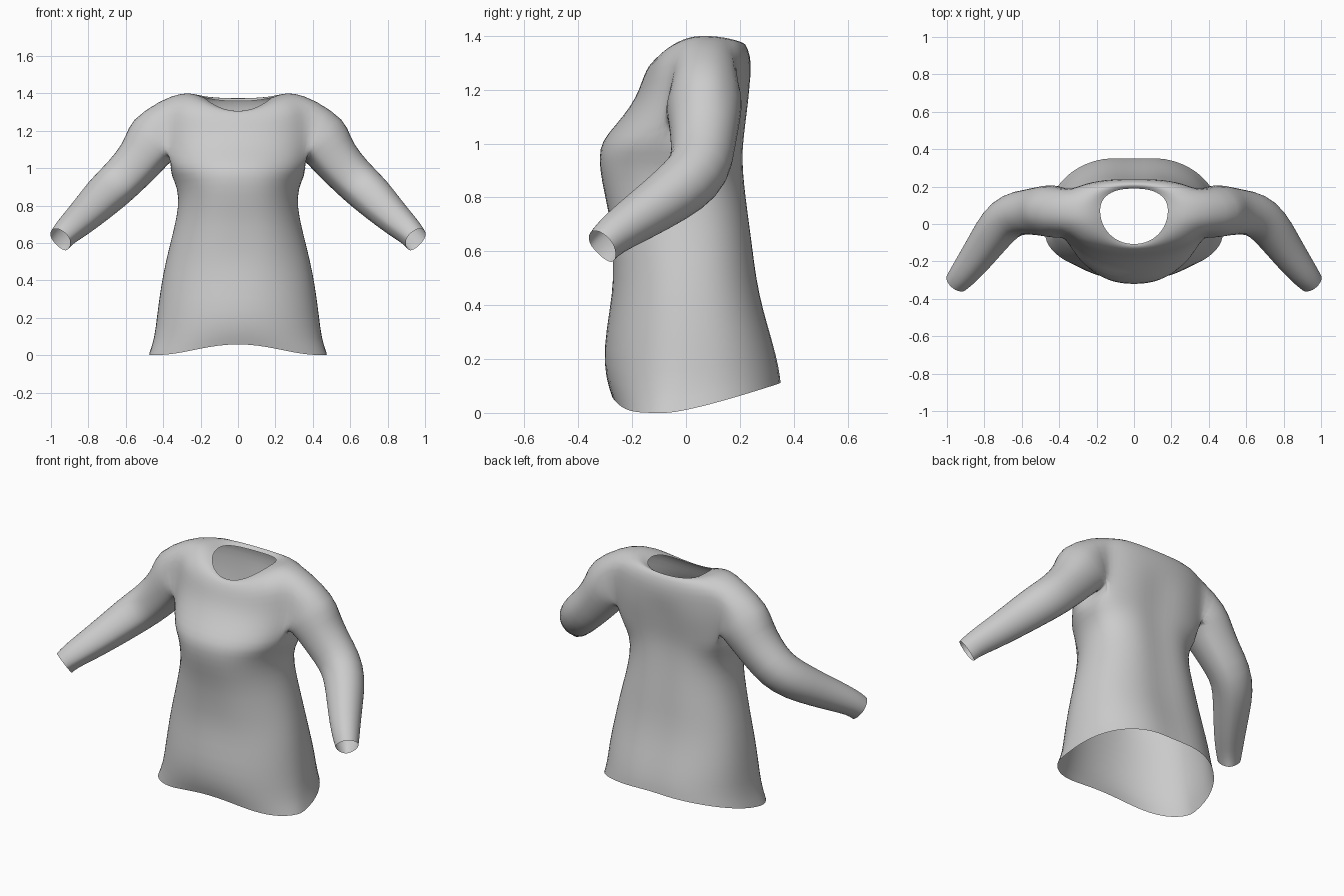
import bpy, bmesh, math
from mathutils import Vector

if "Cube" in bpy.data.objects:
    bpy.data.objects.remove(bpy.data.objects["Cube"])

N = 32  # points around the torso

# Torso rings: half width, front y, side y, back y, front z, side z, back z
RINGS = [
    (0.478, -0.275, -0.05, 0.365, 0.06, 0.00, 0.115),
    (0.448, -0.300, -0.02, 0.358, 0.13, 0.09, 0.17),
    (0.434, -0.308, 0.00, 0.335, 0.24, 0.22, 0.26),
    (0.412, -0.285, 0.00, 0.298, 0.38, 0.38, 0.38),
    (0.388, -0.268, 0.00, 0.272, 0.50, 0.50, 0.50),
    (0.358, -0.275, 0.00, 0.258, 0.62, 0.62, 0.62),
    (0.328, -0.285, 0.00, 0.242, 0.74, 0.74, 0.74),
    (0.316, -0.315, 0.01, 0.228, 0.86, 0.85, 0.85),
    (0.340, -0.325, 0.03, 0.220, 0.95, 0.93, 0.94),
    (0.400, -0.315, 0.05, 0.222, 1.01, 0.98, 1.01),   # armhole bottom
    (0.405, -0.262, 0.05, 0.232, 1.07, 1.06, 1.09),
    (0.410, -0.205, 0.06, 0.242, 1.14, 1.16, 1.17),
    (0.412, -0.175, 0.06, 0.244, 1.20, 1.27, 1.26),
    (0.405, -0.158, 0.06, 0.240, 1.25, 1.385, 1.33),  # armhole top
    (0.300, -0.138, 0.05, 0.220, 1.29, 1.405, 1.375),
    (0.230, -0.122, 0.06, 0.205, 1.305, 1.398, 1.375),
    (0.182, -0.108, 0.07, 0.190, 1.305, 1.378, 1.358),  # neckline
]
ARM_LOW, ARM_HIGH = 9, 13      # armhole ring range
ARM_FRONT, ARM_BACK = -2, 3    # armhole segment range around the side

# Sleeve sections on the +x side: centre, radius
SLEEVE = [
    ((0.435, 0.070, 1.175), 0.165),
    ((0.485, 0.070, 1.090), 0.140),
    ((0.560, 0.065, 1.000), 0.125),
    ((0.650, 0.055, 0.910), 0.120),
    ((0.722, -0.005, 0.845), 0.115),
    ((0.795, -0.110, 0.770), 0.100),
    ((0.865, -0.208, 0.705), 0.087),
    ((0.922, -0.280, 0.655), 0.074),
    ((0.950, -0.312, 0.625), 0.064),
]


def spow(v, e):
    return math.copysign(abs(v) ** e, v)


def ring_point(ring, k):
    w, yf, ym, yb, zf, zs, zb = ring
    a = 2 * math.pi * k / N
    c, s = math.cos(a), math.sin(a)
    back, low = s > 0, zs < 0.3
    x = w * spow(c, 0.82 if back else 0.95)
    y = ym + spow(s, 0.85 if back else 1.0) * ((yb - ym) if back else (ym - yf))
    blend = abs(s) ** ((1 if back else 6) if low else 2)   # hem rises differently
    z = zs + ((zb if back else zf) - zs) * blend
    if back and z < 1.25:      # shallow groove down the spine
        y -= 0.018 * math.exp(-(x / 0.09) ** 2)
    if not back and 0.45 < z < 0.95:   # soft folds across the belly
        y -= 0.007 * math.sin(9 * x) ** 2
    return Vector((x, y, z))


def add_sleeve(bm, grid, side):
    # Walk round the armhole border, then loft sections out from it
    col = lambda k: k % N if side > 0 else (N // 2 - k) % N
    keys = [(ARM_LOW, k) for k in range(ARM_FRONT, ARM_BACK)]
    keys += [(r, ARM_BACK) for r in range(ARM_LOW, ARM_HIGH)]
    keys += [(ARM_HIGH, k) for k in range(ARM_BACK, ARM_FRONT, -1)]
    keys += [(r, ARM_FRONT) for r in range(ARM_HIGH, ARM_LOW, -1)]
    prev = [grid[r][col(k)] for r, k in keys]
    flip = Vector((side, 1, 1))
    pts = [Vector(p) * flip for p, _ in SLEEVE]
    mid = sum((v.co for v in prev), Vector()) / len(prev)
    old = (pts[1] - pts[0]).normalized()
    offs = []
    for v in prev:
        d = v.co - mid
        offs.append((d - old * d.dot(old)).normalized())
    for i, p in enumerate(pts):
        axis = (pts[min(i + 1, len(pts) - 1)] - pts[max(i - 1, 0)]).normalized()
        q = old.rotation_difference(axis)
        offs = [q @ o for o in offs]
        old = axis
        cur = [bm.verts.new(p + o * SLEEVE[i][1]) for o in offs]
        n = len(cur)
        for j in range(n):
            bm.faces.new((prev[j], prev[(j + 1) % n], cur[(j + 1) % n], cur[j]))
        prev = cur
    # cuff hangs a little longer underneath, towards the body
    for v in prev:
        drop = max(0.0, 0.6 - (v.co.z - 0.57) / 0.05) if v.co.z < 0.6 else 0.0
        v.co += Vector((-0.008 * side, 0.01, -0.022)) * min(drop, 1.0)


# Torso shell with armholes left out
bm = bmesh.new()
grid = [[bm.verts.new(ring_point(r, k)) for k in range(N)] for r in RINGS]
hole = {k % N for k in range(ARM_FRONT, ARM_BACK)}
hole |= {(N // 2 - k - 1) % N for k in range(ARM_FRONT, ARM_BACK)}
for r in range(len(RINGS) - 1):
    for k in range(N):
        if ARM_LOW <= r < ARM_HIGH and k in hole:
            continue
        j = (k + 1) % N
        bm.faces.new((grid[r][k], grid[r][j], grid[r + 1][j], grid[r + 1][k]))

# Sleeves
for side in (1, -1):
    add_sleeve(bm, grid, side)

# Relax the joins at the shoulders and armpits
near = [v for v in bm.verts if 0.33 < abs(v.co.x) < 0.56 and 0.95 < v.co.z]
for _ in range(2):
    bmesh.ops.smooth_vert(bm, verts=near, factor=0.35, use_axis_x=True,
                          use_axis_y=True, use_axis_z=True)
bmesh.ops.recalc_face_normals(bm, faces=bm.faces)
for f in bm.faces:
    f.smooth = True

mesh = bpy.data.meshes.new("long_sleeve_shirt")
bm.to_mesh(mesh)
bm.free()
shirt = bpy.data.objects.new("long_sleeve_shirt", mesh)
bpy.context.collection.objects.link(shirt)
sub = shirt.modifiers.new("smooth_cloth", 'SUBSURF')
sub.levels = sub.render_levels = 1
